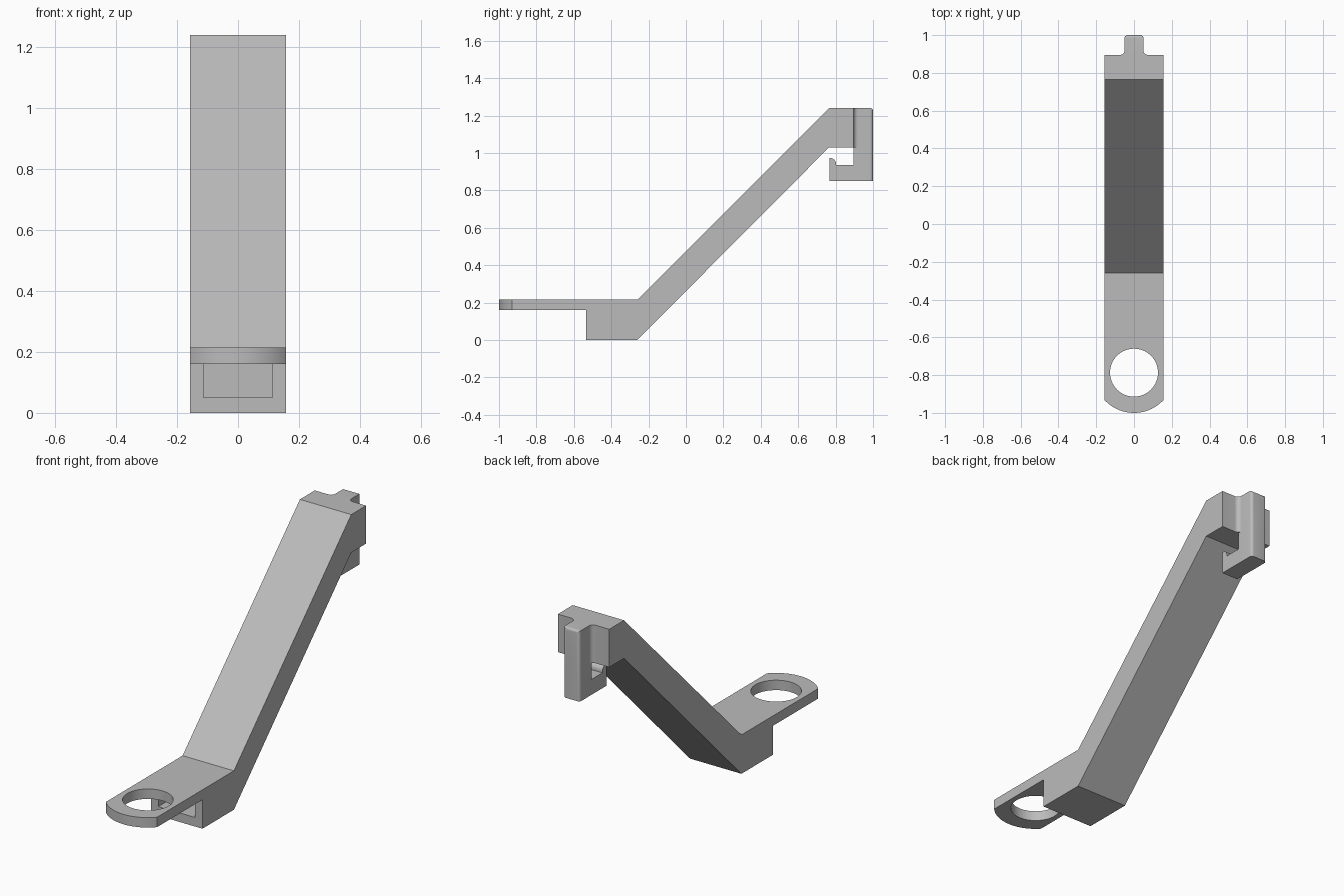
import bpy, bmesh
from math import sin, cos, pi, asin
from mathutils import Vector

cube = bpy.data.objects.get("Cube")
if cube:
    bpy.data.objects.remove(cube, do_unlink=True)

grey = bpy.data.materials.new("plain_grey")
grey.use_nodes = True
colour = (0.5, 0.5, 0.5, 1)
grey.diffuse_color = colour
grey.node_tree.nodes["Principled BSDF"].inputs["Base Color"].default_value = colour

HALF = 0.157      # half width of the arm
TONGUE = 0.05     # half width of the rear tongue


def prism(name, points, direction):
    """Extrude a closed outline of 3D points along a direction."""
    bm = bmesh.new()
    face = bm.faces.new([bm.verts.new(p) for p in points])
    new = bmesh.ops.extrude_face_region(bm, geom=[face])["geom"]
    bmesh.ops.translate(bm, vec=Vector(direction),
                        verts=[v for v in new if isinstance(v, bmesh.types.BMVert)])
    bmesh.ops.recalc_face_normals(bm, faces=bm.faces)
    mesh = bpy.data.meshes.new(name)
    bm.to_mesh(mesh)
    bm.free()
    mesh.materials.append(grey)
    obj = bpy.data.objects.new(name, mesh)
    bpy.context.collection.objects.link(obj)
    return obj


def arc(cx, cy, r, start, end, steps):
    return [(cx + r * cos(start + (end - start) * i / steps),
             cy + r * sin(start + (end - start) * i / steps)) for i in range(steps + 1)]


def box(name, x0, x1, y0, y1, z0, z1):
    return prism(name, [(x0, y0, z0), (x1, y0, z0), (x1, y1, z0), (x0, y1, z0)],
                 (0, 0, z1 - z0))


def combine(target, cutter, operation):
    cutter.hide_render = True
    mod = target.modifiers.new(operation.lower(), "BOOLEAN")
    mod.operation, mod.object, mod.solver = operation, cutter, "EXACT"
    bpy.context.view_layer.objects.active = target
    bpy.ops.object.modifier_apply(modifier=mod.name)
    bpy.data.objects.remove(cutter, do_unlink=True)


# Side profile: plate, foot, sloping arm, head, tongue and hook
side = [(-1.1, 0.16), (-0.535, 0.16), (-0.535, 0), (-0.26, 0),
        (0.765, 1.03), (0.895, 1.03), (0.895, 0.935), (0.802, 0.935)]
side += arc(0.772, 0.942, 0.03, 0, pi / 2, 8)
side += [(0.766, 0.972), (0.766, 0.85), (1.0, 0.85)]
side += arc(0.985, 1.225, 0.015, 0, pi / 2, 6)
side += [(0.765, 1.24), (-0.26, 0.215), (-1.1, 0.215)]
bracket = prism("bracket_arm", [(-0.3, y, z) for y, z in side], (0.6, 0, 0))

# Plan outline: rounded front end, straight sides, filleted tongue
R, RING_Y = 0.213, -0.787
swing = asin(HALF / R)
half = arc(0, RING_Y, R, -pi / 2, -pi / 2 + swing, 16)
half += [(HALF, 0.895)]
half += arc(TONGUE + 0.025, 0.92, 0.025, -pi / 2, -pi, 8)
half += arc(TONGUE - 0.016, 0.984, 0.016, 0, pi / 2, 6)
plan = half + [(-x, y) for x, y in reversed(half[1:])]
combine(bracket, prism("plan_cutter", [(x, y, -0.1) for x, y in plan], (0, 0, 1.5)), "INTERSECT")

# Narrow the tongue and hook below the head
for s in (-1, 1):
    x0, x1 = sorted((s * TONGUE, s * 0.4))
    combine(bracket, box("side_cutter", x0, x1, 0.7655, 1.1, 0.7, 1.03), "DIFFERENCE")

# Round hole in the plate
ring = arc(0, RING_Y, 0.127, 0, 2 * pi, 64)[:-1]
combine(bracket, prism("hole_cutter", [(x, y, 0.1) for x, y in ring], (0, 0, 0.3)), "DIFFERENCE")

# Blind pocket in the front of the foot
combine(bracket, box("pocket_cutter", -0.113, 0.113, -0.6, -0.32, 0.05, 0.16), "DIFFERENCE")

bpy.ops.object.select_all(action="DESELECT")
bracket.select_set(True)
bpy.context.view_layer.objects.active = bracket
bpy.ops.object.shade_smooth_by_angle(angle=0.6)
